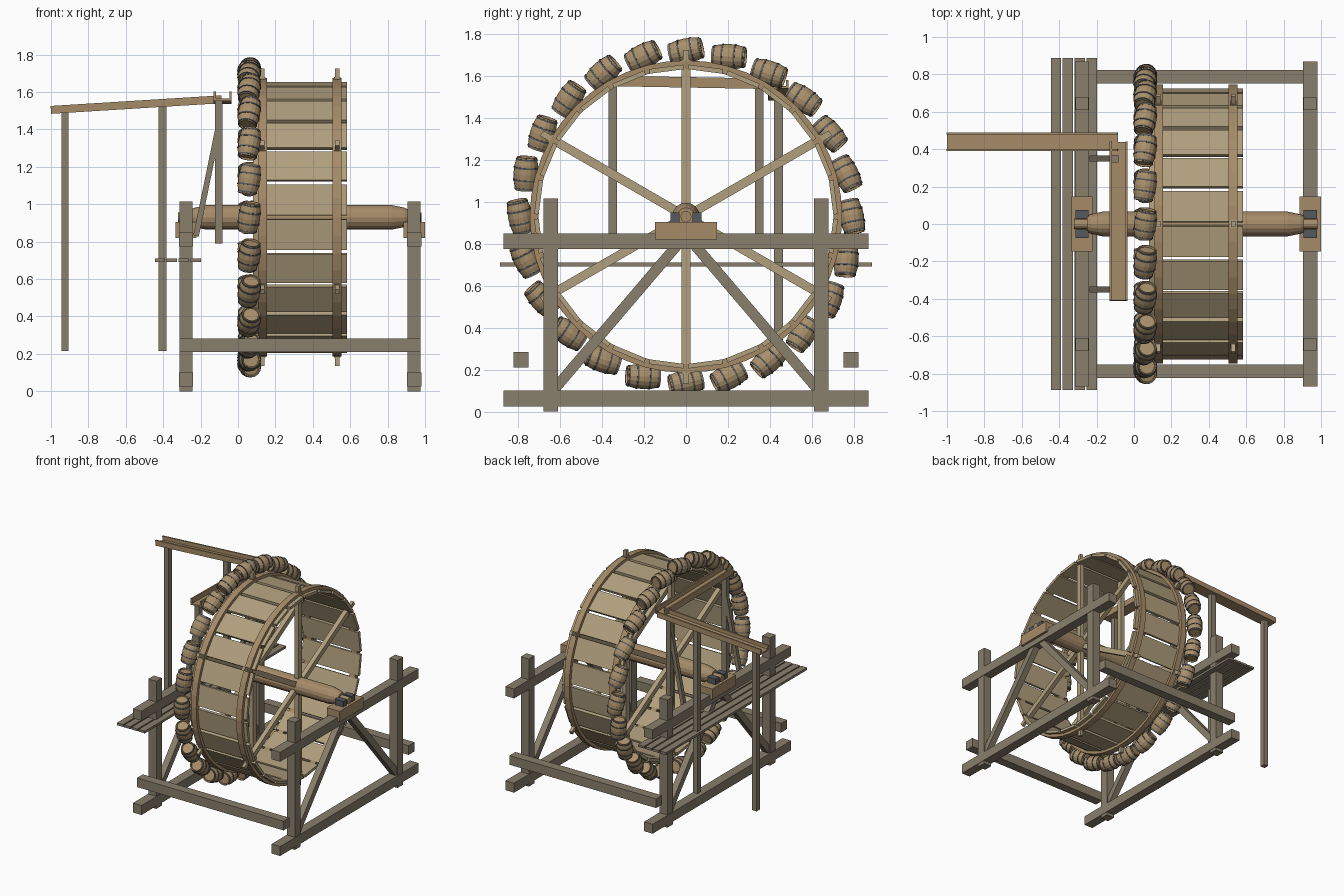
import bpy, bmesh
from math import pi, sin, cos, radians, atan2, hypot
from mathutils import Vector

if "Cube" in bpy.data.objects:
    bpy.data.objects.remove(bpy.data.objects["Cube"])


def material(name, col):
    m = bpy.data.materials.new(name)
    m.diffuse_color = (*col, 1)
    m.use_nodes = True
    m.node_tree.nodes["Principled BSDF"].inputs["Base Color"].default_value = m.diffuse_color
    return m


FRAME = material("weathered_timber", (0.25, 0.21, 0.15))
WOOD = material("brown_wood", (0.38, 0.26, 0.14))
PALE = material("pale_board", (0.44, 0.35, 0.21))
CASK = material("cask_wood", (0.40, 0.28, 0.15))
IRON = material("dark_iron", (0.09, 0.10, 0.11))
CZ = 0.93  # wheel centre height


def finish(name, bm, mat, loc=(0, 0, 0), rot=(0, 0, 0)):
    bmesh.ops.recalc_face_normals(bm, faces=bm.faces)
    me = bpy.data.meshes.new(name)
    bm.to_mesh(me)
    bm.free()
    me.materials.append(mat)
    return place(name, me, loc, rot)


def place(name, me, loc, rot):
    o = bpy.data.objects.new(name, me)
    o.location, o.rotation_euler = loc, rot
    bpy.context.collection.objects.link(o)
    return o


def block(name, c, size, mat, rot=(0, 0, 0)):
    bm = bmesh.new()
    bmesh.ops.create_cube(bm, size=1)
    bmesh.ops.scale(bm, vec=size, verts=bm.verts)
    return finish(name, bm, mat, c, rot)


def box(name, x, y, z, mat):
    return block(name, [(a + b) / 2 for a, b in (x, y, z)],
                 [b - a for a, b in (x, y, z)], mat)


def revolve(bm, prof, n, closed=False, mi=0):
    """Revolve (axial, radius) points round local z."""
    rows = [[bm.verts.new((r * cos(2 * pi * i / n), r * sin(2 * pi * i / n), a))
             for i in range(n)] for a, r in prof]
    pairs = list(zip(rows, rows[1:])) + ([(rows[-1], rows[0])] if closed else [])
    for p, q in pairs:
        for i in range(n):
            j = (i + 1) % n
            bm.faces.new((p[i], p[j], q[j], q[i])).material_index = mi
    if not closed:
        bm.faces.new(rows[0])
        bm.faces.new(rows[-1])


# --- axle with tapered ends
bm = bmesh.new()
revolve(bm, [(-0.32, 0.026), (-0.25, 0.026), (-0.25, 0.042), (-0.23, 0.052), (-0.17, 0.066),
             (0.82, 0.066), (0.89, 0.052), (0.91, 0.042), (0.91, 0.026), (0.98, 0.026)], 16)
finish("axle", bm, WOOD, (0, 0, CZ), (0, pi / 2, 0))

# --- rims and spokes
for x in (0.13, 0.53):
    bm = bmesh.new()
    revolve(bm, [(-0.024, 0.703), (0.024, 0.703), (0.024, 0.745), (-0.024, 0.745)], 48, True)
    finish("wheel_rim", bm, WOOD, (x, 0, CZ), (0, pi / 2, 0))
    for k in range(3):
        r = (k * pi / 3, 0, 0)
        block("wheel_spoke", (x, 0, CZ), (0.036, 0.042, 1.50), PALE, r)
        block("spoke_tenon", (x, 0, CZ), (0.024, 0.03, 1.59), PALE, r)

# --- paddle boards
for k in range(24):
    a = radians(7.5 + 15 * k)
    block("wheel_board", (0.332, 0.709 * cos(a), CZ + 0.709 * sin(a)),
          (0.502, 0.022, 0.165), PALE, (a, 0, 0))

# --- barrels: one mesh, placed round the rim
bm = bmesh.new()
revolve(bm, [(-0.070, 0.04), (-0.080, 0.042), (-0.080, 0.047), (-0.045, 0.056), (0, 0.060),
             (0.045, 0.056), (0.080, 0.047), (0.080, 0.042), (0.070, 0.04)], 16)
for a, r in ((-0.070, 0.051), (-0.03, 0.0595), (0.03, 0.0595), (0.070, 0.051)):
    revolve(bm, [(a - 0.004, r - 0.006), (a + 0.004, r - 0.006),
                 (a + 0.004, r + 0.001), (a - 0.004, r + 0.001)], 16, True, 1)
cask = finish("barrel", bm, CASK)
cask.data.materials.append(IRON)
for k in range(24):
    a = radians(15 * k)
    b = a - pi / 2 + radians(12)
    t = radians(8)
    d = Vector((sin(t), cos(b) * cos(t), sin(b) * cos(t)))
    o = cask if k == 0 else place("barrel", cask.data, (0, 0, 0), (0, 0, 0))
    o.location = (0.06, 0.79 * cos(a), CZ + 0.79 * sin(a))
    o.rotation_euler = d.to_track_quat('Z', 'X').to_euler()

# --- two side stands
for x in (-0.278, 0.942):
    box("sill_beam", (x - 0.038, x + 0.038), (-0.87, 0.87), (0.025, 0.10), FRAME)
    box("bearing_beam", (x - 0.038, x + 0.038), (-0.87, 0.87), (0.775, 0.85), FRAME)
    box("bearing_block", (x - 0.057, x + 0.057), (-0.148, 0.148), (0.82, 0.905), WOOD)
    for s in (-1, 1):
        box("stand_post", (x - 0.035, x + 0.035), sorted((s * 0.61, s * 0.68)), (0, 1.015), FRAME)
        box("bearing_iron", (x - 0.036, x + 0.036), sorted((s * 0.03, s * 0.075)), (0.90, 0.95), IRON)
        dy, dz = -s * 0.58, 0.68
        block("stand_brace", (x, s * 0.335, 0.45), (0.05, 0.05, hypot(dy, dz)), FRAME,
              (atan2(-dy, dz), 0, 0))

# --- cross beams joining the stands
for s in (-1, 1):
    box("cross_beam", (-0.313, 0.977), sorted((s * 0.75, s * 0.823)), (0.21, 0.283), FRAME)

# --- walkway planks
for x in (-0.418, -0.354, -0.29, -0.226):
    box("walkway_plank", (x - 0.027, x + 0.027), (-0.888, 0.888), (0.692, 0.71), FRAME)

# --- flume supports
box("flume_post", (-0.945, -0.905), (0.42, 0.462), (0.215, 1.495), FRAME)
box("flume_post", (-0.425, -0.383), (0.42, 0.462), (0.215, 1.525), FRAME)
for y in (-0.35, 0.35):
    box("trough_post", (-0.124, -0.082), (y - 0.02, y + 0.02), (0.79, 1.56), FRAME)
    dx, dz = 0.115, 0.56
    block("trough_brace", (-0.167, y, 1.11), (0.03, 0.03, hypot(dx, dz)), FRAME,
          (0, atan2(dx, dz), 0))


def trough(name, c, length, width, height, rot, wall=0.012):
    """U channel running along local x."""
    bm = bmesh.new()
    w, h = width / 2, height / 2
    pts = [(-w, -h), (w, -h), (w, h), (w - wall, h), (w - wall, -h + wall),
           (-w + wall, -h + wall), (-w + wall, h), (-w, h)]
    f = bm.faces.new([bm.verts.new((-length / 2, y, z)) for y, z in pts])
    g = bmesh.ops.extrude_face_region(bm, geom=[f])
    bmesh.ops.translate(bm, vec=(length, 0, 0),
                        verts=[v for v in g["geom"] if isinstance(v, bmesh.types.BMVert)])
    finish(name, bm, WOOD, c, rot)


# --- feed flume and distributing trough
trough("feed_flume", (-0.544, 0.44, 1.533), 0.915, 0.10, 0.042, (0, -0.062, 0))
trough("distributing_trough", (-0.082, 0.015, 1.57), 0.85, 0.096, 0.05, (0, 0.018, pi / 2))
